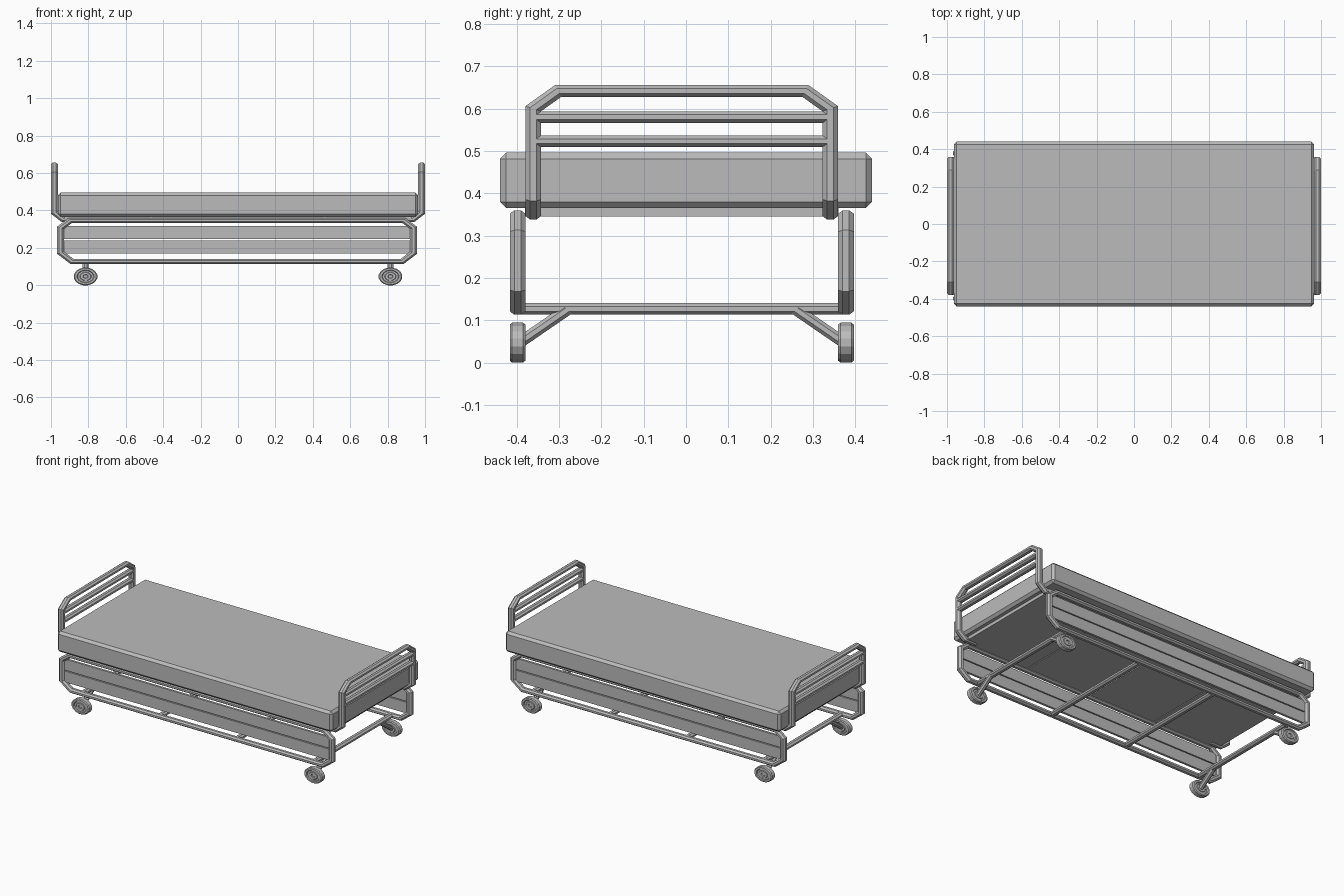
import bpy, bmesh, math
from mathutils import Vector, Matrix

if "Cube" in bpy.data.objects:
    bpy.data.objects.remove(bpy.data.objects["Cube"])

grey = bpy.data.materials.new("plain grey")
grey.use_nodes = True
grey.diffuse_color = (0.5, 0.5, 0.5, 1)
grey.node_tree.nodes["Principled BSDF"].inputs["Base Color"].default_value = (0.5, 0.5, 0.5, 1)

SQUASH = 0.75     # tubes and wheels are flattened vertically
R = 0.0185        # tube radius
MID = -0.01       # the metalwork sits slightly off the mattress centre
SIDE_Y = 0.388    # side frame distance from MID
POST_Y = 0.351    # end frame post distance from MID


def finish(name, bm):
    bmesh.ops.recalc_face_normals(bm, faces=bm.faces[:])
    mesh = bpy.data.meshes.new(name)
    bm.to_mesh(mesh)
    bm.free()
    mesh.materials.append(grey)
    obj = bpy.data.objects.new(name, mesh)
    bpy.context.collection.objects.link(obj)
    return obj


def box(name, lo, hi, bevel=0):
    bm = bmesh.new()
    lo, hi = Vector(lo), Vector(hi)
    bmesh.ops.create_cube(bm, size=1)
    bmesh.ops.scale(bm, vec=hi - lo, verts=bm.verts)
    bmesh.ops.translate(bm, vec=(lo + hi) / 2, verts=bm.verts)
    if bevel:
        bmesh.ops.bevel(bm, geom=bm.edges[:], offset=bevel, segments=1, affect='EDGES')
    return finish(name, bm)


def tube(name, path, r=R, sides=8):
    """Octagonal tube with mitred corners along a path."""
    pts = [Vector((x, y, z / SQUASH)) for x, y, z in path]
    bm = bmesh.new()
    d = (pts[1] - pts[0]).normalized()
    u = d.orthogonal().normalized()
    # line the section up with the world axes
    for axis in (Vector((0, 1, 0)), Vector((1, 0, 0))):
        if abs(d.dot(axis)) < 0.01:
            u = axis
    v = d.cross(u)
    ring = []
    for i in range(sides):
        a = (i + 0.5) * math.tau / sides
        ring.append(pts[0] + (u * math.cos(a) + v * math.sin(a)) * r / math.cos(math.pi / sides))
    rings = [[bm.verts.new(p) for p in ring]]
    for i in range(1, len(pts)):
        d = (pts[i] - pts[i - 1]).normalized()
        nxt = (pts[i + 1] - pts[i]).normalized() if i + 1 < len(pts) else d
        n = (d + nxt).normalized()
        ring = [p + d * ((pts[i] - p).dot(n) / d.dot(n)) for p in ring]
        rings.append([bm.verts.new(p) for p in ring])
    for a, b in zip(rings, rings[1:]):
        for i in range(sides):
            j = (i + 1) % sides
            bm.faces.new((a[i], a[j], b[j], b[i]))
    bm.faces.new(rings[0])
    bm.faces.new(rings[-1])
    bmesh.ops.scale(bm, vec=(1, 1, SQUASH), verts=bm.verts)
    return finish(name, bm)


def wheel(name, x, y):
    """Turned castor wheel with a raised hub ring on both faces."""
    half = [(0, 0.011), (0.011, 0.011), (0.014, 0.016), (0.028, 0.016), (0.031, 0.013),
            (0.042, 0.013), (0.046, 0.0185), (0.058, 0.0185), (0.064, 0.013)]
    profile = half + [(r, -w) for r, w in reversed(half)]
    bm = bmesh.new()
    verts = [bm.verts.new((r, w, 0)) for r, w in profile]
    edges = [bm.edges.new(e) for e in zip(verts, verts[1:])]
    bmesh.ops.spin(bm, geom=verts + edges, cent=(0, 0, 0), axis=(0, 1, 0),
                   angle=math.tau, steps=16, use_duplicate=False)
    bmesh.ops.remove_doubles(bm, verts=bm.verts[:], dist=0.0001)
    bmesh.ops.rotate(bm, cent=(0, 0, 0), matrix=Matrix.Rotation(math.pi / 16, 3, 'Y'), verts=bm.verts)
    bmesh.ops.scale(bm, vec=(1, 1, SQUASH), verts=bm.verts)
    bottom = min(v.co.z for v in bm.verts)
    bmesh.ops.translate(bm, vec=(x, y, -bottom), verts=bm.verts)
    return finish(name, bm)


# Mattress and the panels that carry it
box("mattress", (-0.963, -0.44, 0.365), (0.963, 0.44, 0.496), bevel=0.015)
panels = 4
length = 1.86 / panels
for i in range(panels):
    x = -0.93 + i * length
    box(f"base_panel_{i + 1}", (x + 0.003, MID - 0.37, 0.345),
        (x + length - 0.003, MID + 0.37, 0.366))

# Headboard and footboard: bent arch with two rails
for sx, end in ((-1, "head"), (1, "foot")):
    x = sx * 0.982
    right = [(sx * 0.86, -POST_Y, 0.352), (sx * 0.935, -POST_Y, 0.352),
             (x, -POST_Y, 0.388), (x, -POST_Y, 0.6), (x, -0.292, 0.642)]
    arch = right + [(px, -py, pz) for px, py, pz in reversed(right)]
    tube(f"{end}_arch", [(px, py + MID, pz) for px, py, pz in arch])
    for k, z in enumerate((0.523, 0.58)):
        tube(f"{end}_rail_{k + 1}", [(x, MID - POST_Y, z), (x, MID + POST_Y, z)])

# Side frames: closed loops with two boards each
for sy, side in ((-1, "right"), (1, "left")):
    y = MID + sy * SIDE_Y
    quarter = [(0, 0.127), (0.882, 0.127), (0.944, 0.174), (0.944, 0.307), (0.892, 0.346)]
    loop = quarter + [(-px, pz) for px, pz in reversed(quarter)]
    tube(f"{side}_side_frame", [(px - 0.005, y, pz) for px, pz in loop])
    for k, z in enumerate((0.17, 0.246)):
        box(f"{side}_side_board_{k + 1}", (-0.94, y - 0.007, z), (0.93, y + 0.007, z + 0.07))

# Lower cross bars
for i, x in enumerate((-0.81, -0.27, 0.27, 0.81)):
    tube(f"cross_bar_{i + 1}", [(x, MID - SIDE_Y, 0.127), (x, MID + SIDE_Y, 0.127)])

# Castors on slanted struts
for sx, end in ((-1, "head"), (1, "foot")):
    for sy, side in ((-1, "right"), (1, "left")):
        x = sx * 0.815
        wheel(f"{end}_{side}_wheel", x, MID + sy * SIDE_Y)
        tube(f"{end}_{side}_strut", [(x, MID + sy * 0.385, 0.046), (x, MID + sy * 0.27, 0.125)], r=0.016)
